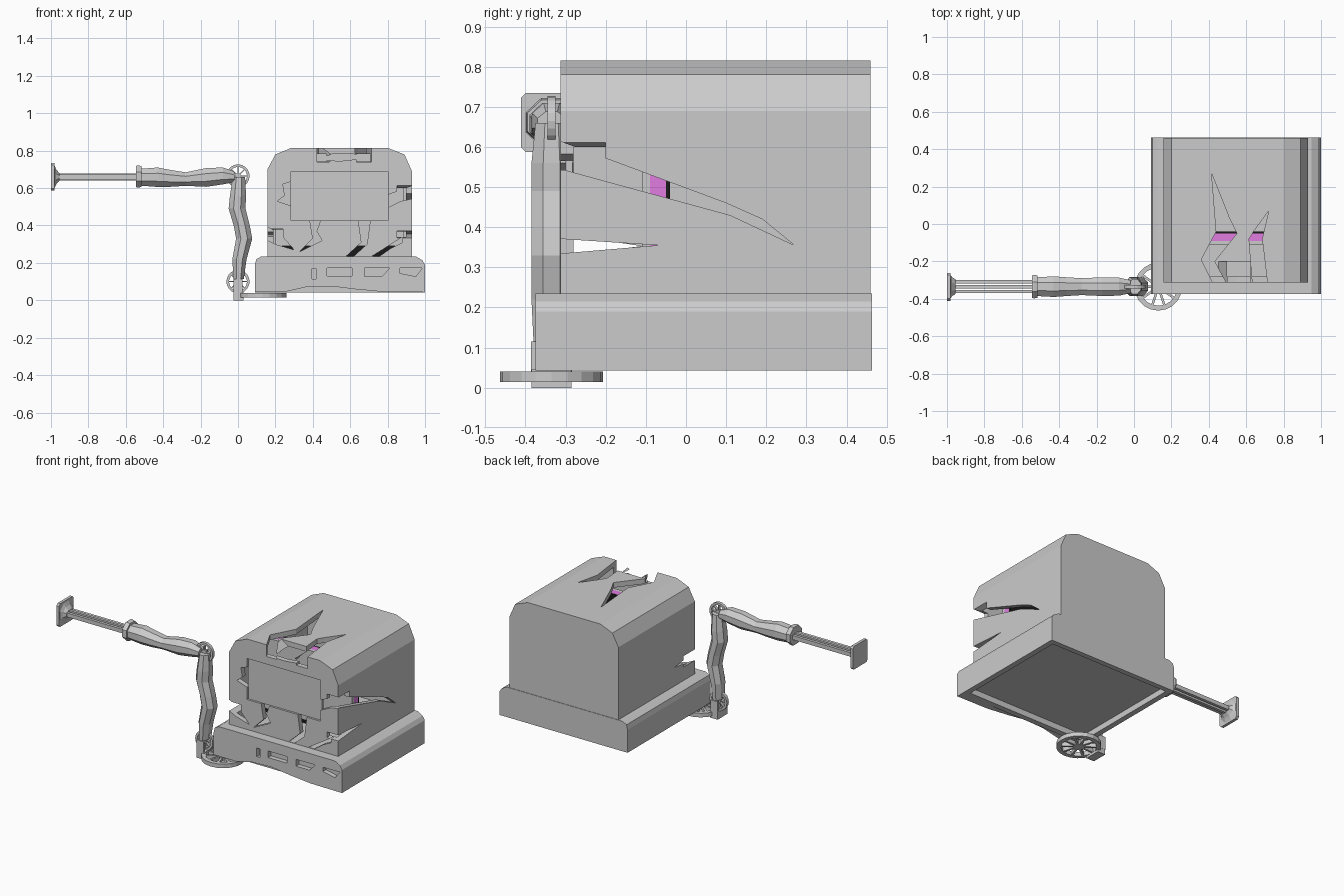
import bpy, bmesh, math
from mathutils import Matrix, Vector

if "Cube" in bpy.data.objects:
    bpy.data.objects.remove(bpy.data.objects["Cube"])

def finish(name, bm, color=None):
    bmesh.ops.recalc_face_normals(bm, faces=bm.faces)
    me = bpy.data.meshes.new(name)
    bm.to_mesh(me)
    bm.free()
    ob = bpy.data.objects.new(name, me)
    bpy.context.collection.objects.link(ob)
    if color:
        mat = bpy.data.materials.new(name + "_colour")
        mat.diffuse_color = color
        mat.use_nodes = True
        mat.node_tree.nodes["Principled BSDF"].inputs["Base Color"].default_value = mat.diffuse_color
        me.materials.append(mat)
    return ob

def prism(name, pts, axis, a, b, color=None):
    """Extrude a 2D outline along an axis from a to b."""
    put = {'x': lambda p, t: (t, p[0], p[1]),
           'y': lambda p, t: (p[0], t, p[1]),
           'z': lambda p, t: (p[0], p[1], t)}[axis]
    bm = bmesh.new()
    lo = [bm.verts.new(put(p, a)) for p in pts]
    hi = [bm.verts.new(put(p, b)) for p in pts]
    n = len(pts)
    bm.faces.new(lo)
    bm.faces.new(hi)
    for i in range(n):
        j = (i + 1) % n
        bm.faces.new((lo[i], lo[j], hi[j], hi[i]))
    return finish(name, bm, color)

def box(name, x0, x1, y0, y1, z0, z1, color=None):
    return prism(name, [(x0, z0), (x1, z0), (x1, z1), (x0, z1)], 'y', y0, y1, color)

def cut(ob, *cutters):
    for c in cutters:
        c.hide_render = True
        m = ob.modifiers.new("cut", 'BOOLEAN')
        m.operation, m.solver, m.object = 'DIFFERENCE', 'EXACT', c
        bpy.context.view_layer.objects.active = ob
        bpy.ops.object.modifier_apply(modifier=m.name)
        bpy.data.objects.remove(c)

def wheel(name, r, rim, hub, thick, spokes, mat):
    """Rim, hub and spokes around local z."""
    bm = bmesh.new()
    n, h = 20, thick / 2
    rings = [[bm.verts.new((q * math.cos(2 * math.pi * i / n), q * math.sin(2 * math.pi * i / n), z))
              for i in range(n)] for q, z in ((r, -h), (r, h), (r - rim, h), (r - rim, -h))]
    for k in range(4):
        for i in range(n):
            j = (i + 1) % n
            bm.faces.new((rings[k][i], rings[k][j], rings[(k + 1) % 4][j], rings[(k + 1) % 4][i]))
    bmesh.ops.create_cone(bm, cap_ends=True, segments=12, radius1=hub, radius2=hub, depth=thick)
    length = r - rim * 0.7 - hub * 0.8
    for s in range(spokes):
        bmesh.ops.create_cube(bm, size=1, matrix=Matrix.Rotation(2 * math.pi * s / spokes, 4, 'Z')
                              @ Matrix.Translation((hub * 0.8 + length / 2, 0, 0))
                              @ Matrix.Diagonal((length, r * 0.1, thick * 0.9, 1)))
    bm.transform(mat)
    return finish(name, bm)

def tube(name, secs, upright, sides=8):
    """Loft octagons; each section is (position, sideways offset, half height, half depth)."""
    bm = bmesh.new()
    loops = []
    for t, c, hw, hd in secs:
        loop = []
        for i in range(sides):
            a = 2 * math.pi * (i + 0.5) / sides
            u, y = c + hw * math.cos(a) / 0.924, AY + hd * math.sin(a) / 0.924
            loop.append(bm.verts.new((u, y, t) if upright else (t, y, u)))
        loops.append(loop)
    for p, q in zip(loops, loops[1:]):
        for i in range(sides):
            j = (i + 1) % sides
            bm.faces.new((p[i], p[j], q[j], q[i]))
    bm.faces.new(loops[0])
    bm.faces.new(loops[-1])
    return finish(name, bm)

AY = -0.335  # centre plane of the arm

# Hollow casing
outer = [(.157, .23), (.157, .70), (.20, .78), (.285, .815), (.80, .815), (.89, .78), (.93, .69), (.93, .23)]
inner = [(.19, .20), (.19, .69), (.225, .755), (.295, .782), (.79, .782), (.865, .755), (.897, .68), (.897, .20)]
casing = prism("casing", outer, 'y', -.313, .46)
cut(casing, prism("hollow", inner, 'y', -.28, .43), box("screen_hole", .283, .803, -.4, -.2, .427, .69))

# Cracks in the front, sides and top
front = [
    [(.38, .45), (.45, .45), (.42, .37), (.45, .32), (.33, .26), (.40, .33)],
    [(.14, .40), (.22, .36), (.30, .27), (.20, .30), (.14, .33)],
    [(.64, .45), (.71, .45), (.69, .30), (.62, .237), (.58, .237), (.66, .31)],
    [(.88, .34), (.85, .32), (.72, .238), (.76, .238), (.82, .28), (.88, .31)],
    [(.79, .56), (.94, .615), (.94, .545), (.87, .53), (.79, .49)],
    [(.30, .64), (.24, .62), (.25, .56), (.21, .53), (.30, .50)],
    [(.43, .83), (.50, .78), (.42, .75), (.55, .745), (.69, .76), (.62, .78), (.70, .83)]]
right = [[(-.33, .62), (.10, .46), (.19, .42), (.27, .355), (.11, .43), (-.33, .55)],
         [(-.33, .372), (-.07, .355), (-.33, .333)]]
left = [[(-.33, .385), (-.11, .353), (-.33, .325)]]
top = [[(.43, -.33), (.36, -.19), (.44, -.04), (.415, .27), (.51, .03), (.55, -.05), (.43, -.20), (.50, -.33)],
       [(.635, -.33), (.615, -.08), (.64, -.04), (.72, .07), (.685, -.08), (.695, -.16), (.715, -.33)]]
for polys, axis, a, b in ((front, 'y', -.4, -.2), (right, 'x', .85, 1.1),
                          (left, 'x', .05, .24), (top, 'z', .74, .9)):
    for p in polys:
        cut(casing, prism("crack", p, axis, a, b))

# Screen panel and the layered core behind it
box("screen_panel", .28, .806, -.30, -.283, .425, .693)
box("core_front", .20, .887, -.11, -.09, .29, .745)
box("core_middle", .20, .887, -.09, -.05, .29, .745, (.75, .2, .75, 1))
box("core_back", .20, .887, -.05, -.04, .23, .745, (.01, .01, .01, 1))

# Base with a hollow underside
base_top = [(1.0, .19), (.985, .215), (.95, .235), (.125, .235), (.098, .22), (.09, .19)]
base = prism("base", [(.09, .043), (1.0, .043)] + base_top, 'y', -.335, .463)
cut(base, box("underside", .125, .965, -.30, .43, 0, .08))

# Wavy front plate of the base with slots
plate = prism("base_front_plate", [(.09, .045), (.25, .045), (.36, .07), (.50, .075), (.62, .06),
                                   (.78, .045), (1.0, .043)] + base_top, 'y', -.375, -.335)
slots = [[(.395, .115), (.418, .115), (.418, .17), (.395, .17)],
         [(.475, .13), (.61, .13), (.61, .172), (.475, .172)],
         [(.675, .128), (.77, .128), (.81, .172), (.675, .172)],
         [(.865, .145), (.95, .128), (.985, .172), (.865, .172)]]
for s in slots:
    cut(plate, prism("slot", s, 'y', -.4, -.345))

# Turntable wheel and bracket under the arm
wheel("ground_wheel", .128, .026, .035, .026, 10, Matrix.Translation((.13, AY, .027)))
box("bracket_foot", -.025, .03, AY - .05, AY + .05, 0, .045)
for side in (-1, 1):
    box("bracket_cheek", -.025, .025, AY + side * .045 - .006, AY + side * .045 + .006, .03, .115)

# Joint wheels
turn = Matrix.Rotation(math.pi / 2, 4, 'X')
for name, z in (("lower_joint", .10), ("elbow_joint", .665)):
    wheel(name, .062, .014, .016, .02, 8, Matrix.Translation((0, AY, z)) @ turn)

# Wavy upper arm and forearm
tube("upper_arm", [(.115, .003, .028, .045), (.22, .008, .038, .05), (.33, .033, .043, .05),
                   (.40, .02, .043, .05), (.49, -.005, .045, .05), (.56, .0, .043, .05),
                   (.66, .005, .033, .04)], True)
tube("forearm", [(-.02, .66, .028, .035), (-.08, .665, .045, .048), (-.17, .657, .05, .05),
                 (-.28, .648, .036, .045), (-.36, .652, .045, .05), (-.43, .658, .052, .055),
                 (-.52, .658, .045, .05)], False)
tube("forearm_collar", [(-.545, .662, .057, .06), (-.535, .662, .06, .063), (-.515, .662, .055, .06)], False)

# Piston rods and end plate
for k in (-1, 0, 1):
    h = .019 if k == 0 else .013
    box("piston_rod", -.98, -.53, AY + k * .026 - .009, AY + k * .026 + .009, .66 - h, .66 + h)
y0, y1, z0, z1, c = -.411, -.261, .587, .735, .012
prism("end_plate", [(y0 + c, z0), (y1 - c, z0), (y1, z0 + c), (y1, z1 - c), (y1 - c, z1),
                    (y0 + c, z1), (y0, z1 - c), (y0, z0 + c)], 'x', -1.0, -.982)
tube("end_plate_flare", [(-.983, .66, .065, .065), (-.972, .66, .04, .05), (-.955, .66, .02, .04)], False)
